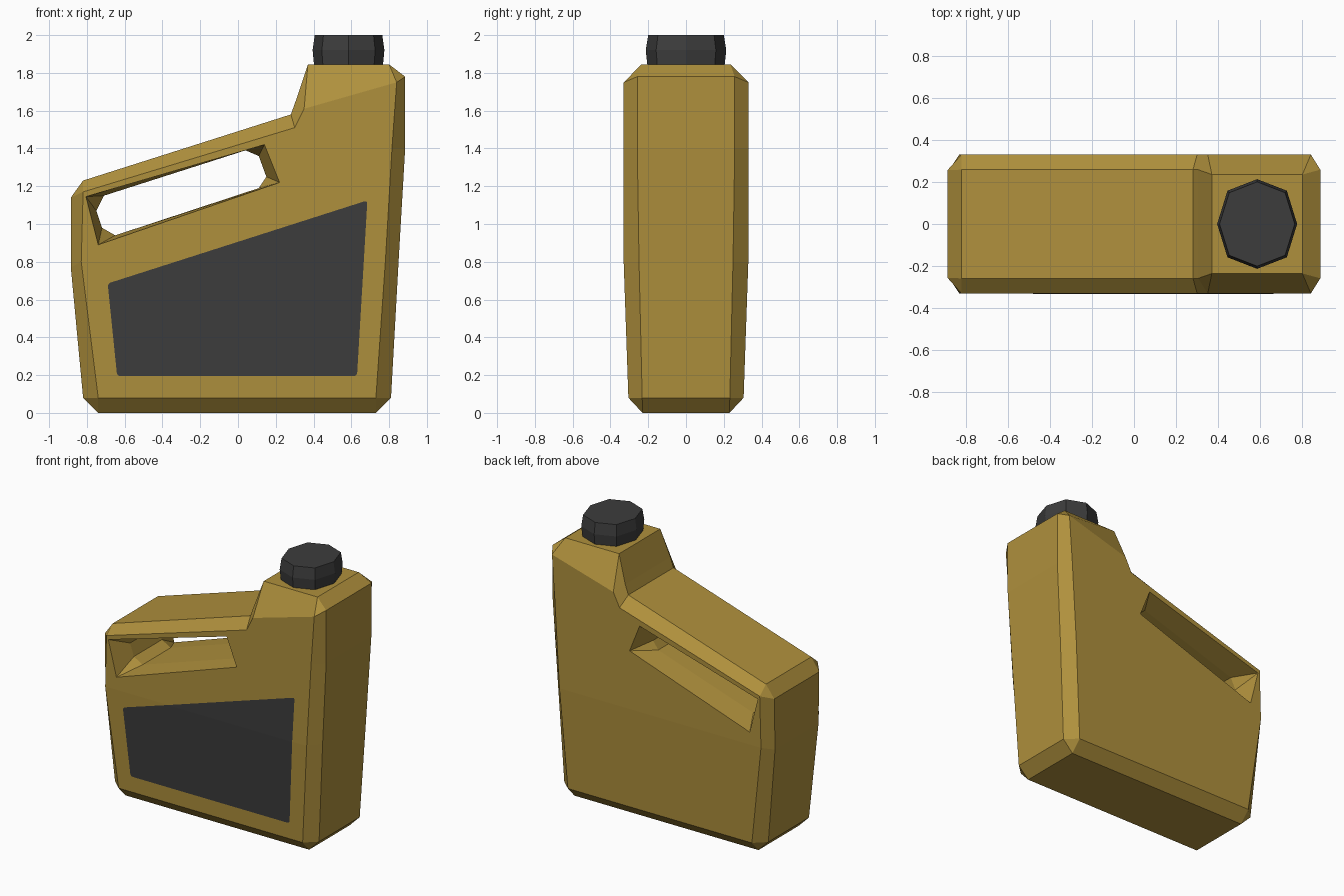
import bpy, bmesh, math

if "Cube" in bpy.data.objects:
    bpy.data.objects.remove(bpy.data.objects["Cube"])


def make_material(name, rgb):
    mat = bpy.data.materials.new(name)
    mat.use_nodes = True
    mat.diffuse_color = (*rgb, 1)
    bsdf = mat.node_tree.nodes["Principled BSDF"]
    bsdf.inputs["Base Color"].default_value = (*rgb, 1)
    bsdf.inputs["Roughness"].default_value = 0.7
    return mat


GOLD = make_material("ochre plastic", (0.43, 0.28, 0.046))
DARK = make_material("charcoal plastic", (0.046, 0.046, 0.046))
BEND = 0.8  # height where the side panels stop flaring


def finish(bm, name, mat):
    bmesh.ops.remove_doubles(bm, verts=bm.verts, dist=0.0005)
    bmesh.ops.recalc_face_normals(bm, faces=bm.faces)
    mesh = bpy.data.meshes.new(name)
    bm.to_mesh(mesh)
    bm.free()
    mesh.materials.append(mat)
    obj = bpy.data.objects.new(name, mesh)
    bpy.context.collection.objects.link(obj)
    return obj


def panel_depth(z):
    return 0.305 + 0.025 * min((z - 0.08) / (BEND - 0.08), 1)


def rim_depth(z):
    return 0.235 if z > 1.8 else 0.23 + 0.028 * min(z / 1.2, 1)


def throat_depth(z):
    return 0.16


def unique(points):
    return list(dict.fromkeys(points))


def add_strip(bm, loop_a, loop_b, depth_a, depth_b):
    """Join two closed (x, z) loops; repeated points give triangles."""
    n = len(loop_a)
    for i in range(n):
        j = (i + 1) % n
        pts = [(x, depth_a(z), z) for x, z in (loop_a[i], loop_a[j])]
        pts += [(x, depth_b(z), z) for x, z in (loop_b[j], loop_b[i])]
        pts = unique(pts)
        if len(pts) > 2:
            bm.faces.new([bm.verts.new(p) for p in pts])


def loop_edges(bm, points):
    vs = [bm.verts.new((x, 0, z)) for x, z in points]
    return [bm.edges.new((v, vs[(i + 1) % len(vs)])) for i, v in enumerate(vs)]


def bend_panel(bm, sign, lift=0.0):
    """Crease a flat panel at the bend height and push it out to the wall."""
    bmesh.ops.bisect_plane(bm, geom=bm.verts[:] + bm.edges[:] + bm.faces[:],
                           dist=0.0005, plane_co=(0, 0, BEND), plane_no=(0, 0, 1))
    for v in bm.verts:
        v.co.y = sign * (panel_depth(v.co.z) + lift)


# Body outline: (panel corner, matching outer rim corner)
rim_pairs = [
    ((-.74, .08), (-.74, 0)), ((.73, .08), (.73, 0)), ((.73, .08), (.81, .08)),
    ((.78, .8), (.85, .8)), ((.815, 1.4), (.885, 1.4)),
    ((.84, 1.75), (.885, 1.78)), ((.84, 1.75), (.80, 1.845)),
    ((.35, 1.61), (.37, 1.845)), ((.35, 1.61), (.305, 1.65)),
    ((.30, 1.51), (.28, 1.58)), ((-.82, 1.17), (-.82, 1.23)),
    ((-.82, 1.17), (-.885, 1.14)), ((-.83, .8), (-.885, .77)),
    ((-.74, .08), (-.82, .08))]
panel, rim = map(list, zip(*rim_pairs))

# Handle hole: four-cornered mouth narrowing to an eight-sided throat
TL, TR, BR, BL = (-.805, 1.145), (.14, 1.42), (.22, 1.22), (-.74, .89)
mouth = [TL, TR, TR, BR, BR, BL, BL, TL]
throat = [(-.71, 1.15), (.04, 1.39), (.11, 1.36), (.15, 1.25),
          (.11, 1.19), (-.65, .94), (-.72, .98), (-.75, 1.07)]

body = bmesh.new()
for sign in (-1, 1):
    # Flat side panel with the handle opening
    side = bmesh.new()
    edges = loop_edges(side, unique(panel)) + loop_edges(side, unique(mouth))
    bmesh.ops.triangle_fill(side, edges=edges, use_beauty=True, normal=(0, 1, 0))
    bend_panel(side, sign)
    for f in side.faces:
        body.faces.new([body.verts.new(v.co) for v in f.verts])
    side.free()
    # Chamfer around the panel and funnel into the handle
    add_strip(body, panel, rim, lambda z: sign * panel_depth(z), lambda z: sign * rim_depth(z))
    add_strip(body, mouth, throat, lambda z: sign * panel_depth(z), lambda z: sign * throat_depth(z))

# Walls running from front to back
for loop, depth in ((rim, rim_depth), (throat, throat_depth)):
    add_strip(body, loop, loop, lambda z: -depth(z), depth)
finish(body, "canister_body", GOLD)

# Front label plate with slightly rounded corners
label = bmesh.new()
label.faces.new([label.verts.new((x, 0, z)) for x, z in
                 ((-.64, .195), (.63, .195), (.685, 1.125), (-.69, .685))])
bmesh.ops.bevel(label, geom=label.verts[:], offset=0.015, segments=2,
                affect='VERTICES', profile=0.5)
bend_panel(label, -1, 0.003)
plate = finish(label, "front_label", DARK)
if plate.data.polygons[0].normal.y > 0:
    plate.data.flip_normals()

# Eight-sided screw cap
cap = bmesh.new()
rings = []
for z, scale in ((1.84, 0.96), (1.92, 1.0), (2.0, 0.94)):
    ring = []
    for i in range(8):
        a = i * math.pi / 4
        r = scale * (1.05 if i % 2 else 1.0)
        ring.append(cap.verts.new((0.585 + 0.19 * r * math.cos(a), 0.213 * r * math.sin(a), z)))
    rings.append(ring)
for low, high in zip(rings, rings[1:]):
    for i in range(8):
        j = (i + 1) % 8
        cap.faces.new((low[i], low[j], high[j], high[i]))
cap.faces.new(rings[0][::-1])
cap.faces.new(rings[-1])
finish(cap, "screw_cap", DARK)
